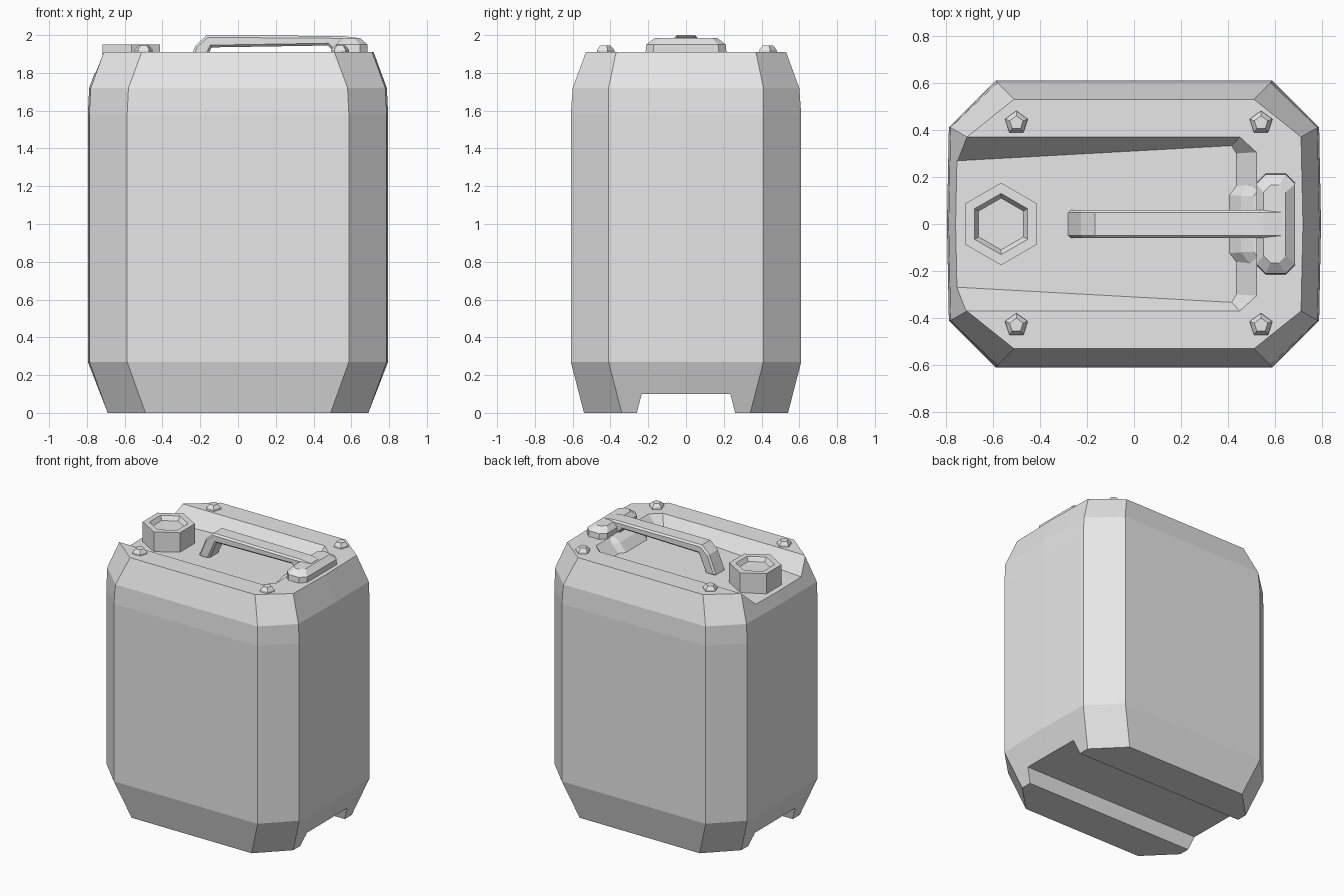
import bpy
import bmesh
import math

cube = bpy.data.objects.get("Cube")
if cube:
    bpy.data.objects.remove(cube, do_unlink=True)

GREY = (0.8, 0.8, 0.8, 1.0)
mat = bpy.data.materials.new("plain_grey")
mat.use_nodes = True
mat.diffuse_color = GREY
mat.node_tree.nodes["Principled BSDF"].inputs["Base Color"].default_value = GREY


def loft(name, rings):
    """Closed solid through rings that have equal point counts."""
    bm = bmesh.new()
    loops = [[bm.verts.new(p) for p in ring] for ring in rings]
    n = len(loops[0])
    for low, high in zip(loops, loops[1:]):
        for i in range(n):
            j = (i + 1) % n
            bm.faces.new((low[i], low[j], high[j], high[i]))
    bm.faces.new(loops[0][::-1])
    bm.faces.new(loops[-1])
    bmesh.ops.recalc_face_normals(bm, faces=bm.faces)
    mesh = bpy.data.meshes.new(name)
    bm.to_mesh(mesh)
    bm.free()
    mesh.materials.append(mat)
    obj = bpy.data.objects.new(name, mesh)
    bpy.context.collection.objects.link(obj)
    return obj


def mirrored(half, z):
    """Ring at height z from its +y half, mirrored across y = 0."""
    pts = half + [(x, -y) for x, y in reversed(half)]
    return [(x, y, z) for x, y in pts]


def polygon(sides, radius, z, cx, cy):
    return [(cx + radius * math.cos(math.pi / 2 + math.tau * i / sides),
             cy + radius * math.sin(math.pi / 2 + math.tau * i / sides), z)
            for i in range(sides)]


def body_ring(z, x, y, cham_y, bulge):
    cx = x - 0.2
    half = [(x, y - cham_y), (cx, y), (-cx, y), (-x, y - cham_y)]
    ring = mirrored(half, z)
    return [(x + bulge, 0, z)] + ring[:4] + [(-x - bulge, 0, z)] + ring[4:]


def cut(target, cutter):
    cutter.hide_render = True
    mod = target.modifiers.new("cut", "BOOLEAN")
    mod.operation = "DIFFERENCE"
    mod.solver = "EXACT"
    mod.object = cutter
    bpy.context.view_layer.objects.active = target
    bpy.ops.object.modifier_apply(modifier=mod.name)
    bpy.data.objects.remove(cutter, do_unlink=True)


# Chamfered container body
body = loft("container_body", [
    body_ring(0, 0.69, 0.54, 0.2, 0),
    body_ring(0.27, 0.787, 0.61, 0.2, 0.008),
    body_ring(1.58, 0.787, 0.61, 0.2, 0.008),
    body_ring(1.72, 0.78, 0.6, 0.19, 0.008),
    body_ring(1.91, 0.71, 0.53, 0.16, 0.008),
])

# Channel along the underside
foot = [(-0.265, -0.02), (0.265, -0.02), (0.235, 0.1), (-0.235, 0.1)]
cut(body, loft("channel_cutter", [[(x, y, z) for y, z in foot] for x in (-1, 1)]))

# Sunken top, open toward the cap end
rim = [(-1, 0.37), (0.45, 0.37), (0.52, 0.305)]
floor = mirrored([(-1, 0.255), (0.415, 0.333), (0.435, 0.3)], 1.81)
floor = [(x, y, 1.797 if x < 0 else 1.82) for x, y, z in floor]
cut(body, loft("recess_cutter", [floor, mirrored(rim, 1.91), mirrored(rim, 2.1)]))

# Sloped support under the handle's fixed end
loft("handle_support", [
    mirrored([(0.57, 0.19), (0.44, 0.19), (0.39, 0.125)], 1.8),
    mirrored([(0.57, 0.165), (0.49, 0.165), (0.455, 0.12)], 1.88),
    mirrored([(0.57, 0.155), (0.535, 0.155), (0.51, 0.12)], 1.915),
])


# Chamfered mount block
def mount_ring(z, x0, x1, y, c):
    return mirrored([(x1, y - c), (x1 - c, y), (x0 + c, y), (x0, y - c)], z)


loft("handle_mount", [
    mount_ring(1.9, 0.52, 0.685, 0.215, 0.04),
    mount_ring(1.95, 0.52, 0.685, 0.21, 0.04),
    mount_ring(1.985, 0.55, 0.645, 0.165, 0.03),
])

# Carrying handle with one leaning leg
profile = [(-0.285, 1.8), (-0.225, 1.945), (-0.165, 2.0), (0.55, 1.995),
           (0.64, 1.985), (0.64, 1.92), (0.52, 1.9), (0.475, 1.945),
           (-0.14, 1.935), (-0.2, 1.8)]
handle = loft("carrying_handle", [[(x, y, z) for x, z in profile] for y in (-0.06, 0.06)])
bevel = handle.modifiers.new("edge_chamfer", "BEVEL")
bevel.width = 0.012
bevel.segments = 1
bevel.limit_method = "ANGLE"
bevel.angle_limit = math.radians(80)

# Hexagonal cap with a dished top
CAP = (-0.565, 0)
loft("screw_cap", [polygon(6, r, z, *CAP) for r, z in
                   ((0.175, 1.79), (0.175, 1.95), (0.13, 1.95), (0.11, 1.92))])

# Corner studs
for side, y in (("front", -0.43), ("back", 0.43)):
    for end, x in (("right", -0.5), ("left", 0.54)):
        loft(f"stud_{side}_{end}", [polygon(5, r, z, x, y) for r, z in
                                    ((0.052, 1.9), (0.05, 1.922), (0.03, 1.945))])
